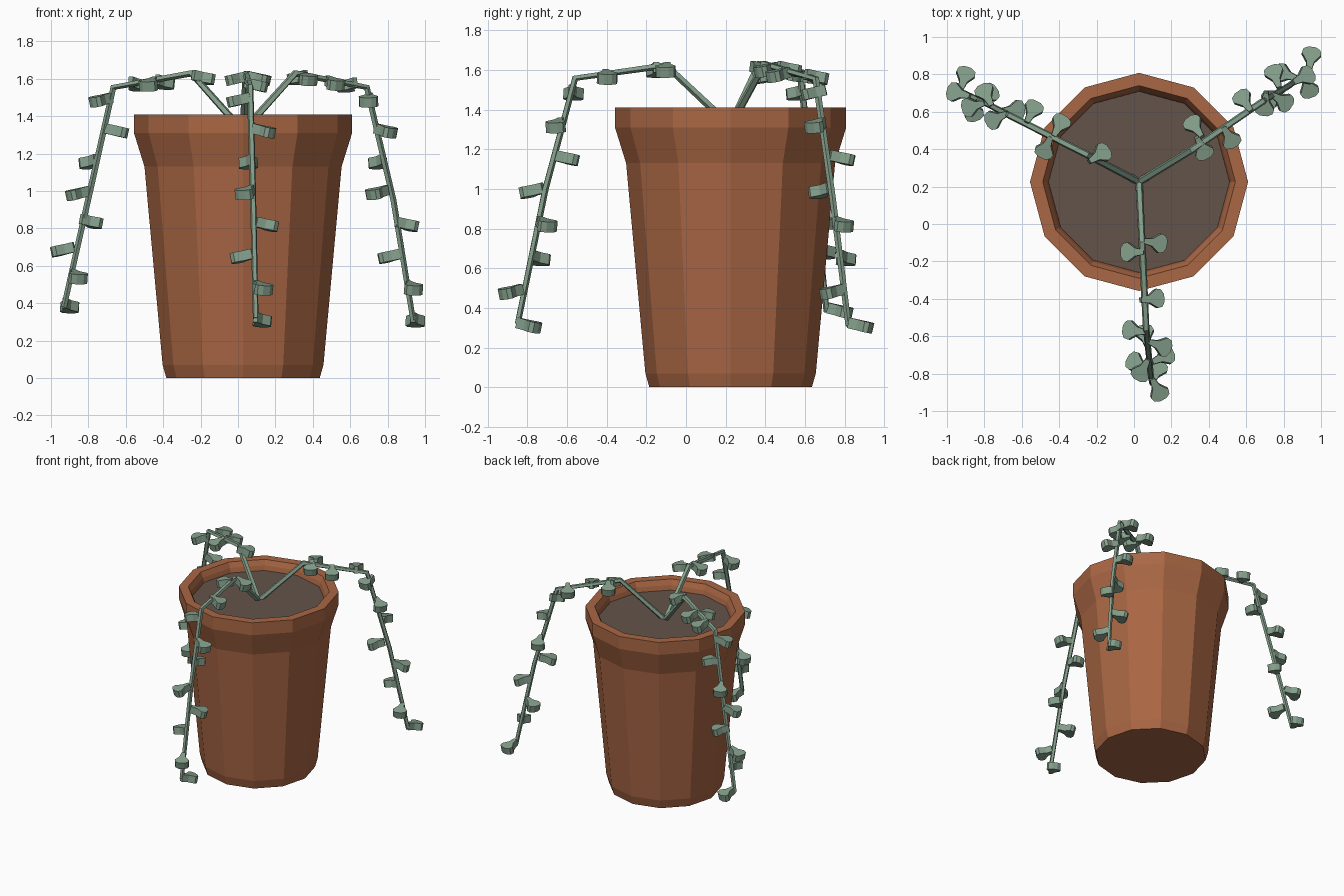
import bpy, bmesh, math
from mathutils import Vector, Matrix
from mathutils.geometry import intersect_point_line

if "Cube" in bpy.data.objects:
    bpy.data.objects.remove(bpy.data.objects["Cube"])

CX, CY = 0.027, 0.225


def material(name, rgb):
    m = bpy.data.materials.new(name)
    m.diffuse_color = (*rgb, 1)
    m.use_nodes = True
    m.node_tree.nodes["Principled BSDF"].inputs["Base Color"].default_value = m.diffuse_color
    return m


TERRACOTTA = material("terracotta", (0.40, 0.135, 0.058))
SOIL = material("soil", (0.125, 0.088, 0.070))
GREEN = material("sage green", (0.235, 0.35, 0.262))


def finish(bm, name, mat):
    bmesh.ops.recalc_face_normals(bm, faces=bm.faces)
    me = bpy.data.meshes.new(name)
    bm.to_mesh(me)
    bm.free()
    me.materials.append(mat)
    ob = bpy.data.objects.new(name, me)
    bpy.context.collection.objects.link(ob)
    return ob


def lathe(name, profile, mat, sides=12):
    """Rings of (radius, height) joined up, first and last ring capped."""
    bm = bmesh.new()
    rings = []
    for r, z in profile:
        rings.append([bm.verts.new((CX + r * math.cos(math.tau * i / sides),
                                    CY + r * math.sin(math.tau * i / sides), z))
                      for i in range(sides)])
    for a, b in zip(rings, rings[1:]):
        for i in range(sides):
            j = (i + 1) % sides
            bm.faces.new((a[i], a[j], b[j], b[i]))
    bm.faces.new(rings[0])
    bm.faces.new(rings[-1])
    return finish(bm, name, mat)


# Pot with rim and soil
lathe("pot", [(0.41, 0), (0.43, 0.07), (0.527, 1.13), (0.583, 1.31), (0.583, 1.41),
              (0.515, 1.41), (0.495, 1.37), (0.475, 1.29)], TERRACOTTA)
lathe("soil", [(0.474, 1.295), (0.484, 1.335)], SOIL)


def stem(name, points, radius=0.021, sides=5):
    """Thin faceted tube along a path."""
    bm = bmesh.new()
    rings = []
    pts = [Vector(p) for p in points]
    for k, p in enumerate(pts):
        d = (pts[min(k + 1, len(pts) - 1)] - pts[max(k - 1, 0)]).normalized()
        side = d.cross(Vector((pts[-1].y - CY, CX - pts[-1].x, 0))).normalized()
        up = d.cross(side)
        r = radius * (1 - 0.06 * k)
        rings.append([bm.verts.new(p + r * (side * math.cos(math.tau * i / sides)
                                            + up * math.sin(math.tau * i / sides)))
                      for i in range(sides)])
    for a, b in zip(rings, rings[1:]):
        for i in range(sides):
            j = (i + 1) % sides
            bm.faces.new((a[i], a[j], b[j], b[i]))
    bm.faces.new(rings[0])
    bm.faces.new(rings[-1])
    finish(bm, name, GREEN)


# Fan-shaped leaf outline, narrow end towards the stem
HALF = [(-0.068, 0.013), (-0.02, 0.022), (0.02, 0.052), (0.044, 0.046), (0.058, 0.02)]
FAN = HALF + [(x, -y) for x, y in reversed(HALF)]


def nearest(points, c):
    best = None
    for a, b in zip(points, points[1:]):
        a, b = Vector(a), Vector(b)
        t = min(1, max(0, intersect_point_line(c, a, b)[1]))
        q = a.lerp(b, t)
        if best is None or (q - c).length < (best - c).length:
            best = q
    return best


def leaves(name, points, centres, thick=0.054):
    """Thick fan leaves, each pointing away from the stem and drooping a little."""
    bm = bmesh.new()
    for c in map(Vector, centres):
        d = c - nearest(points, c)
        m = (Matrix.Translation(c) @ Matrix.Rotation(math.atan2(d.y, d.x), 4, 'Z')
             @ Matrix.Rotation(math.radians(13), 4, 'Y'))
        low = [bm.verts.new(m @ Vector((x, y, -thick / 2))) for x, y in FAN]
        top = [bm.verts.new(m @ Vector((x, y, thick / 2))) for x, y in FAN]
        bm.faces.new(low)
        bm.faces.new(top)
        for i in range(len(FAN)):
            j = (i + 1) % len(FAN)
            bm.faces.new((low[i], low[j], top[j], top[i]))
    finish(bm, name, GREEN)


BASE = (CX, CY, 1.32)

# Trailing vines: stem path and leaf centres
VINES = {
    "front": (
        [BASE, (0.043, -0.10, 1.625), (0.065, -0.56, 1.56), (0.08, -0.71, 1.0), (0.095, -0.85, 0.32)],
        [(0.115, -0.10, 1.60), (-0.01, -0.15, 1.60), (0.10, -0.40, 1.565), (0.0, -0.57, 1.485),
         (0.14, -0.65, 1.32), (0.06, -0.60, 1.155), (0.045, -0.78, 0.99), (0.155, -0.71, 0.82),
         (0.02, -0.745, 0.65), (0.126, -0.885, 0.48), (0.12, -0.79, 0.31)]),
    "left": (
        [BASE, (-0.25, 0.37, 1.63), (-0.665, 0.58, 1.555), (-0.79, 0.645, 1.0), (-0.93, 0.71, 0.38)],
        [(-0.185, 0.37, 1.605), (-0.47, 0.41, 1.57), (-0.40, 0.525, 1.58), (-0.545, 0.60, 1.57),
         (-0.735, 0.565, 1.485), (-0.645, 0.61, 1.32), (-0.79, 0.69, 1.155), (-0.86, 0.63, 0.985),
         (-0.785, 0.69, 0.835), (-0.94, 0.70, 0.685), (-0.862, 0.61, 0.54), (-0.907, 0.78, 0.385)]),
    "right": (
        [BASE, (0.307, 0.395, 1.63), (0.687, 0.655, 1.555), (0.83, 0.74, 0.95), (0.935, 0.82, 0.31)],
        [(0.326, 0.52, 1.605), (0.51, 0.465, 1.575), (0.365, 0.405, 1.60), (0.59, 0.657, 1.565),
         (0.70, 0.64, 1.485), (0.79, 0.66, 1.32), (0.755, 0.79, 1.155), (0.745, 0.68, 0.99),
         (0.905, 0.785, 0.82), (0.81, 0.80, 0.65), (0.93, 0.735, 0.48), (0.945, 0.885, 0.31)]),
}
for side, (path, spots) in VINES.items():
    stem(side + "_stem", path)
    leaves(side + "_leaves", path, spots)
